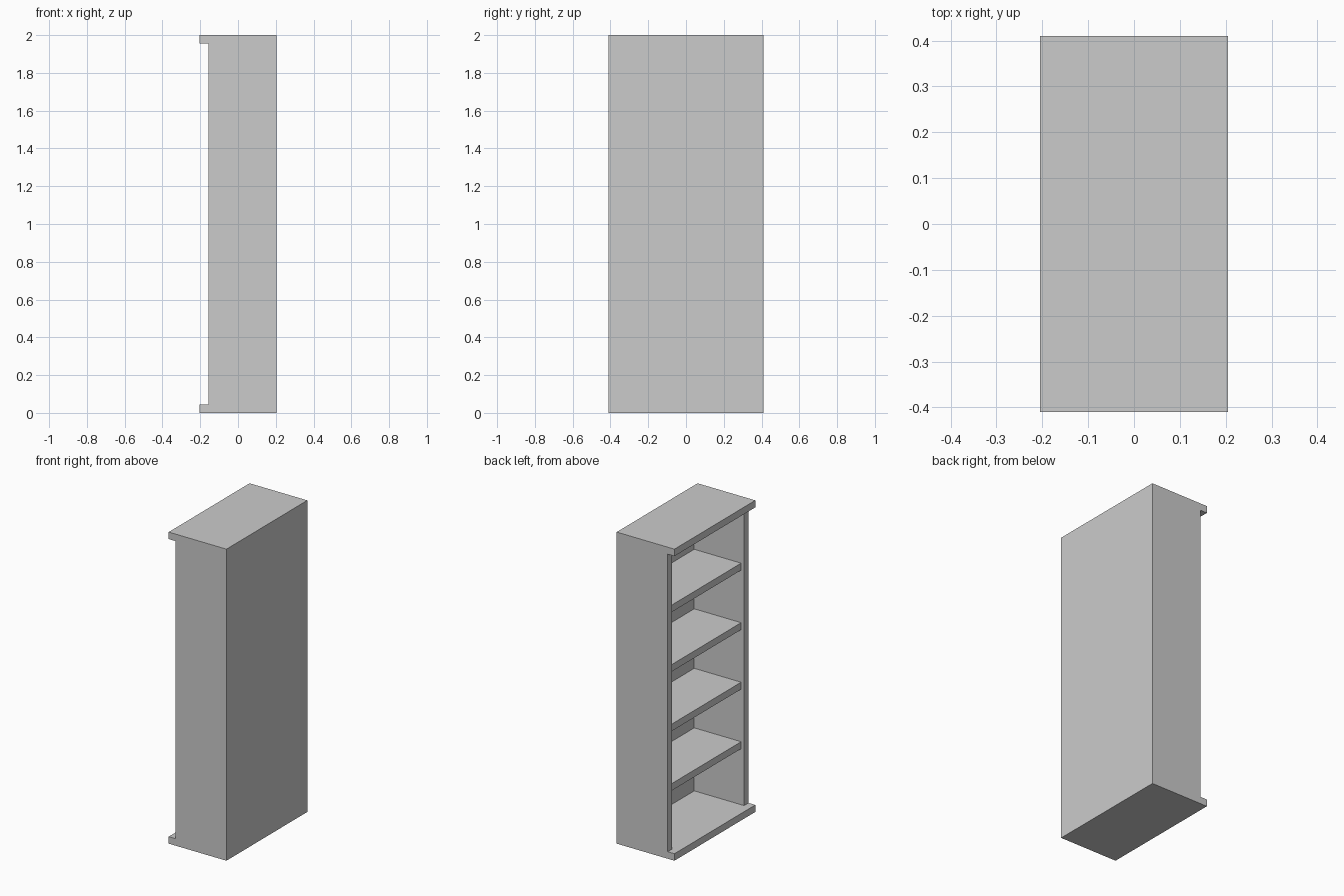
import bpy

if "Cube" in bpy.data.objects:
    bpy.data.objects.remove(bpy.data.objects["Cube"])

DEPTH, WIDTH, HEIGHT = 0.41, 0.82, 2.0
T = 0.045            # board thickness
BACK = 0.008         # back panel thickness
X0, X1 = -DEPTH / 2, DEPTH / 2
Y1 = WIDTH / 2
INNER = X1 - BACK    # inside face of the back panel


def board(name, lo, hi):
    """Box spanning two opposite corners."""
    bpy.ops.mesh.primitive_cube_add(size=1, location=[(a + b) / 2 for a, b in zip(lo, hi)])
    ob = bpy.context.object
    ob.name = name
    ob.scale = [b - a for a, b in zip(lo, hi)]
    bpy.ops.object.transform_apply(location=False, rotation=False, scale=True)
    return ob


# Top and bottom boards project past the sides at the open face (-x)
board("bottom_board", (X0, -Y1, 0), (X1, Y1, T))
board("top_board", (X0, -Y1, HEIGHT - T), (X1, Y1, HEIGHT))

# Side panels stand between them
for name, y in (("left_side_panel", -Y1), ("right_side_panel", Y1 - T)):
    board(name, (-0.157, y, T), (X1, y + T, HEIGHT - T))

# Thin back panel closing the case between the sides
board("back_panel", (INNER, -Y1 + T, T), (X1, Y1 - T, HEIGHT - T))

# Four evenly spaced shelves, slightly recessed
step = (HEIGHT - 2 * T) / 5
for i in range(1, 5):
    z = T + step * i
    board(f"shelf_{i}", (-0.136, -Y1 + T, z - T / 2), (INNER, Y1 - T, z + T / 2))
